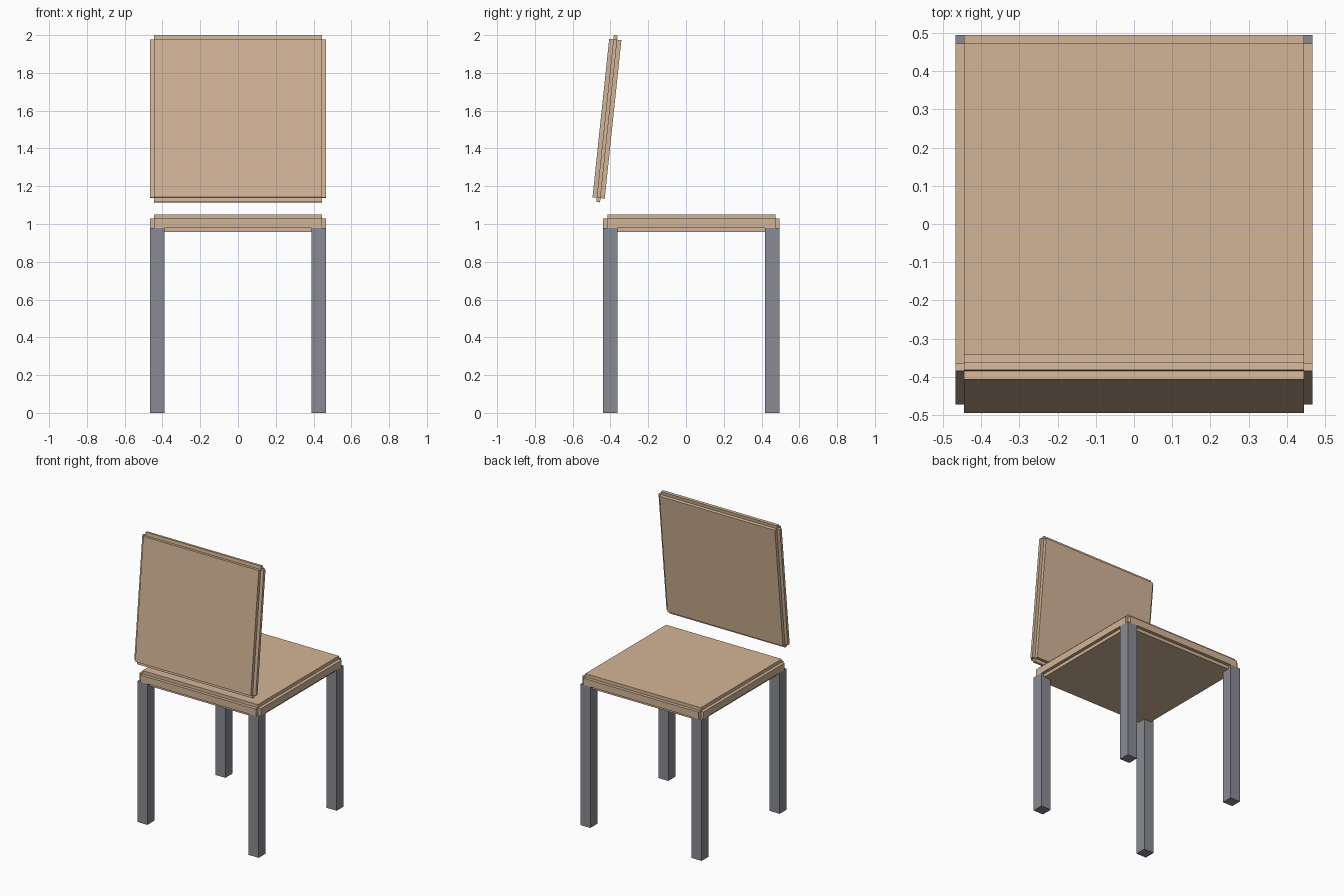
import bpy, bmesh
from math import radians
from mathutils import Matrix

if "Cube" in bpy.data.objects:
    bpy.data.objects.remove(bpy.data.objects["Cube"])

STEP = 0.0225  # how far each face of a panel stands out from its core


def material(name, rgb):
    mat = bpy.data.materials.new(name)
    mat.diffuse_color = (*rgb, 1)
    mat.use_nodes = True
    mat.node_tree.nodes["Principled BSDF"].inputs["Base Color"].default_value = mat.diffuse_color
    return mat


wood = material("wood", (0.65, 0.46, 0.31))
steel = material("steel", (0.25, 0.26, 0.29))


def box(name, size, loc, mat, step=0, tilt=0):
    """Box; with a step, every face is raised to give notched edges."""
    bm = bmesh.new()
    bmesh.ops.create_cube(bm, size=1, matrix=Matrix.Diagonal((*size, 1)))
    if step:
        bm.normal_update()
        for face in list(bm.faces):
            normal = face.normal.copy()
            raised = bmesh.ops.extrude_discrete_faces(bm, faces=[face])["faces"][0]
            bmesh.ops.translate(bm, verts=raised.verts, vec=normal * step)
        bmesh.ops.remove_doubles(bm, verts=bm.verts, dist=1e-5)
        bmesh.ops.recalc_face_normals(bm, faces=bm.faces)
    mesh = bpy.data.meshes.new(name)
    bm.to_mesh(mesh)
    bm.free()
    mesh.materials.append(mat)
    obj = bpy.data.objects.new(name, mesh)
    obj.location = loc
    obj.rotation_euler.x = tilt
    bpy.context.collection.objects.link(obj)
    return obj


# Seat and floating, tilted backrest
SEAT_Y = 0.028
box("seat", (0.889, 0.889, 0.048), (0, SEAT_Y, 1.004), wood, STEP)
box("backrest", (0.889, 0.02, 0.843), (0, -0.4185, 1.5575), wood, STEP, radians(-6))

# Four square legs flush with the seat's outer corners
LEG, LEG_H = 0.077, 0.98
OFFSET = 0.467 - LEG / 2
for row, sy in (("front", -1), ("back", 1)):
    for side, sx in (("left", -1), ("right", 1)):
        box(f"{row}_{side}_leg", (LEG, LEG, LEG_H),
            (sx * OFFSET, SEAT_Y + sy * OFFSET, LEG_H / 2), steel)
